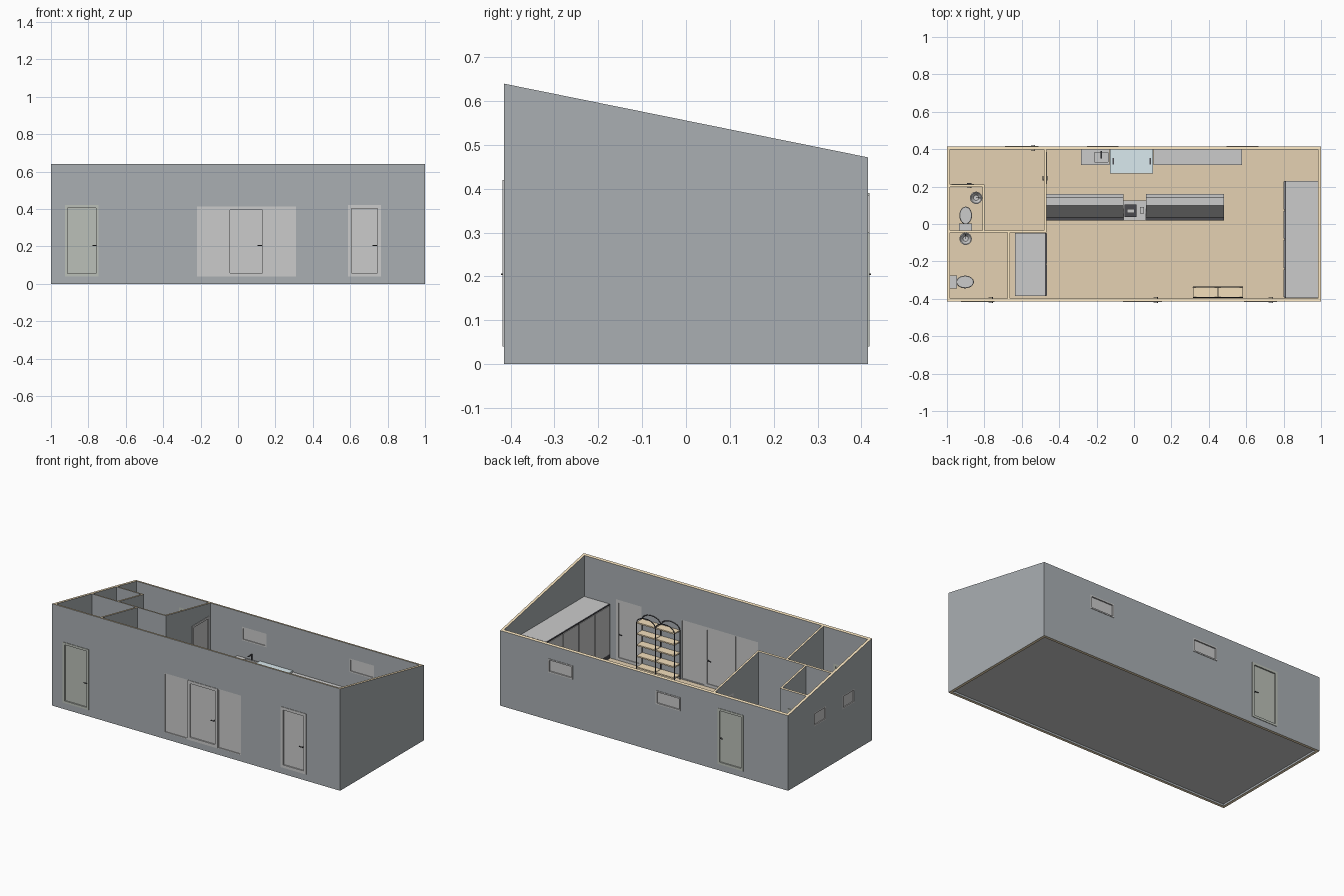
import bpy, bmesh, math

if "Cube" in bpy.data.objects:
    bpy.data.objects.remove(bpy.data.objects["Cube"])

def material(name, r, g, b):
    m = bpy.data.materials.new(name)
    m.diffuse_color = (r, g, b, 1)
    m.use_nodes = True
    m.node_tree.nodes["Principled BSDF"].inputs["Base Color"].default_value = m.diffuse_color
    return m

WALL = material("wall_grey", .40, .43, .45)
TAN = material("pale_wood", .90, .74, .50)
FLOOR = material("floor_wood", .78, .64, .45)
DARK = material("dark_metal", .07, .07, .08)
FRAME = material("frame_grey", .52, .54, .53)
DOOR = material("door_grey", .50, .53, .48)
ICE = material("pale_blue", .70, .82, .86)

T, X, Y, F = .017, 1.0, .415, .04          # wall thickness, half sizes, floor level
roof = lambda y: .5555 - .2024 * y          # sloping wall top

def finish(name, bm, mat=None):
    bmesh.ops.recalc_face_normals(bm, faces=bm.faces)
    me = bpy.data.meshes.new(name)
    bm.to_mesh(me)
    bm.free()
    ob = bpy.data.objects.new(name, me)
    bpy.context.collection.objects.link(ob)
    if mat:
        me.materials.append(mat)
    return ob

def boxes(name, items, mat=None):
    """One object from boxes given as (x0,x1,y0,y1,z0,z1)."""
    bm = bmesh.new()
    for x0, x1, y0, y1, z0, z1 in items:
        vs = bmesh.ops.create_cube(bm, size=1)["verts"]
        for v in vs:
            v.co = ((x0 + x1) / 2 + v.co.x * abs(x1 - x0), (y0 + y1) / 2 + v.co.y * abs(y1 - y0),
                    (z0 + z1) / 2 + v.co.z * abs(z1 - z0))
    return finish(name, bm, mat)

def prism(name, x0, x1, prof, mat=None):
    """Extrude a y,z profile along x."""
    bm = bmesh.new()
    f = bm.faces.new([bm.verts.new((x0, y, z)) for y, z in prof])
    ext = bmesh.ops.extrude_face_region(bm, geom=[f])["geom"]
    bmesh.ops.translate(bm, vec=(x1 - x0, 0, 0), verts=[v for v in ext if isinstance(v, bmesh.types.BMVert)])
    return finish(name, bm, mat)

def sloped(name, x0, x1, y0, y1, z0):
    return prism(name, x0, x1, [(y0, z0), (y1, z0), (y1, roof(y1)), (y0, roof(y0))], WALL)

def cut(ob, cutter):
    m = ob.modifiers.new("cut", "BOOLEAN")
    m.operation, m.solver, m.object = "DIFFERENCE", "EXACT", cutter
    bpy.context.view_layer.objects.active = ob
    bpy.ops.object.modifier_apply(modifier="cut")
    bpy.data.objects.remove(cutter)

def tan_rims(ob):
    ob.data.materials.append(TAN)
    for p in ob.data.polygons:
        if abs(p.normal.z) > .5 and (p.center.z > .45 or p.center.z < .001):
            p.material_index = 1

def loft(name, rings, mat=None, n=24):
    """Bridge ellipses (cx,cy,rx,ry,z) into a closed smooth form."""
    bm = bmesh.new()
    rows = [[bm.verts.new((cx + rx * math.cos(2 * math.pi * i / n), cy + ry * math.sin(2 * math.pi * i / n), z))
             for i in range(n)] for cx, cy, rx, ry, z in rings]
    for a, b in zip(rows, rows[1:]):
        for i in range(n):
            bm.faces.new((a[i], a[(i + 1) % n], b[(i + 1) % n], b[i]))
    bm.faces.new(rows[0])
    bm.faces.new(rows[-1])
    ob = finish(name, bm, mat)
    bpy.ops.object.select_all(action="DESELECT")
    ob.select_set(True)
    bpy.context.view_layer.objects.active = ob
    bpy.ops.object.shade_smooth_by_angle(angle=math.radians(40))
    return ob

# outer shell, floor and inner partitions
shell = sloped("outer_walls", -X, X, -Y, Y, 0)
cut(shell, boxes("room_cutter", [(-X + T, X - T, -Y + T, Y - T, -.1, 1)]))
floor = boxes("floor", [(-X + T, X - T, -Y + T, Y - T, .012, F)])
floor.data.materials.append(None)
floor.data.materials.append(FLOOR)
for p in floor.data.polygons:
    p.material_index = 1 if p.normal.z > .5 else 0

hall = sloped("hall_partition", -.481, -.469, -.034, Y - T, F)
wc = sloped("wc_front_partition", -X + T, -.811, .199, .211, F)
others = [sloped("cross_partition", -X + T, -.469, -.046, -.034, F),
          sloped("wc_side_partition", -.811, -.799, -.034, .211, F),
          sloped("store_partition", -.676, -.664, -Y + T, -.046, F)]

# maps from (u along wall, depth outward) to the box axes of each wall
MAPS = {
    "front": lambda u0, u1, d0, d1: (u0, u1, -Y - d0, -Y - d1),
    "back": lambda u0, u1, d0, d1: (u0, u1, Y + d0, Y + d1),
    "left": lambda u0, u1, d0, d1: (-X - d0, -X - d1, u0, u1),
    "hall": lambda u0, u1, d0, d1: (-.469 + d0, -.469 + d1, u0, u1),
    "wc": lambda u0, u1, d0, d1: (u0, u1, .211 + d0, .211 + d1),
}

def opening(name, wall, host, u0, u1, z0, z1, t=T, w=.014, out=.003, leaf=None, handle=None, hole=True):
    B = MAPS[wall]
    if hole:
        cut(host, boxes("cutter", [B(u0, u1, -t - .02, .02) + (z0, z1)]))
    boxes(name + "_frame", [B(u0, u0 + w, -t, out) + (z0, z1), B(u1 - w, u1, -t, out) + (z0, z1),
                            B(u0 + w, u1 - w, -t, out) + (z1 - w, z1),
                            B(u0 + w, u1 - w, -t, out) + (z0, z0 + w)], leaf or FRAME)
    boxes(name + "_panel", [B(u0 + w, u1 - w, -t * .7, -t * .3) + (z0 + w, z1 - w)], leaf)
    if handle is not None:
        s = -.022 if handle > (u0 + u1) / 2 else .022
        parts = []
        for a, b in ((-t * .3, .007), (-t - .007, -t * .7)):
            tip = (b - .003, b) if a > -t * .5 else (a, a + .003)
            parts += [B(handle - .002, handle + .002, a, b) + (.203, .207),
                      B(min(handle, handle + s), max(handle, handle + s), *tip) + (.203, .207)]
        boxes(name + "_handle", parts, DARK)

# front doors and glazed entrance
opening("store_door", "front", shell, -.925, -.745, F, .42, leaf=DOOR, handle=-.757)
cut(shell, boxes("cutter", [(-.22, .31, -.5, -.35, F, .413)]))
opening("entrance_left_light", "front", shell, -.22, -.06, F, .413, w=.005, out=0, hole=False)
opening("entrance_right_light", "front", shell, .15, .31, F, .413, w=.005, out=0, hole=False)
opening("entrance_door", "front", shell, -.06, .15, F, .413, w=.018, handle=.125, hole=False)
opening("side_door", "front", shell, .588, .765, F, .42, w=.018, handle=.742)
# back door, windows and inner doors
opening("back_door", "back", shell, -.69, -.51, F, .39, leaf=DOOR, handle=-.53)
for i, u in enumerate((-.167, .58)):
    opening(f"back_window_{i}", "back", shell, u - .085, u + .085, .30, .385, w=.008)
for i, u in enumerate((.10, -.185)):
    opening(f"left_window_{i}", "left", shell, u - .06, u + .06, .305, .39, w=.008, out=0)
opening("hall_door", "hall", hall, .215, .385, F, .40, t=.012, handle=.235)
opening("wc_door", "wc", wc, -.975, -.855, F, .40, t=.012, leaf=DOOR, handle=-.872)
for ob in [shell, hall, wc] + others:
    tan_rims(ob)

# tall cold cabinets: carcass, doors and dark frame
def cabinet(name, xb, xf, y0, y1, n, h):
    s = 1 if xf > xb else -1
    boxes(name + "_carcass", [(xb, xf - s * .012, y0, y1, F, h)])
    boxes(name + "_front", [(xf - s * .012, xf - s * .004, y0, y1, F, h)], DARK)
    w = (y1 - y0) / n
    boxes(name + "_doors", [(xf - s * .004, xf, y0 + i * w + .004, y0 + (i + 1) * w - .004, .07, h - .006)
                            for i in range(n)])
cabinet("wall_cabinet", .983, .80, -.395, .23, 4, .38)
cabinet("small_cabinet", -.637, -.465, -.385, -.048, 2, .30)

# two display counters with sloping fronts
for i, x in enumerate((-.473, .063)):
    prism(f"display_counter_{i}", x, x + .417,
          [(.036, F), (.16, F), (.16, .20), (.142, .23), (.10, .23), (.036, .13)])
    boxes(f"display_bumper_{i}", [(x, x + .417, .018, .036, F, .12)], DARK)

# pay desk with till and card reader
boxes("pay_desk", [(-.056, .063, .02, .125, F, .17)])
boxes("till_base", [(-.05, .014, .038, .105, .17, .19)], DARK)
boxes("till_screen", [(-.038, .002, .06, .08, .19, .225)])
boxes("card_reader", [(.032, .054, .055, .09, .17, .182)], FRAME)

# back worktop, sink and glass-topped chest
top = boxes("back_worktop", [(-.283, -.13, .315, .398, F, .195), (.105, .578, .315, .398, F, .195)])
cut(top, boxes("cutter", [(-.212, -.138, .332, .382, .165, .3)]))
boxes("sink_rim", [(-.22, -.212, .325, .39, .195, .199), (-.138, -.13, .325, .39, .195, .199),
                   (-.212, -.138, .325, .332, .195, .199), (-.212, -.138, .382, .39, .195, .199)], FRAME)
boxes("sink_tap", [(-.178, -.172, .383, .389, .195, .235), (-.178, -.172, .35, .389, .232, .237)], DARK)
boxes("chest", [(-.127, .102, .27, .398, F, .195)])
boxes("chest_glass_top", [(-.127, .102, .27, .398, .195, .203)], ICE)
boxes("chest_handles", [(x - .004, x + .004, .318, .352, .203, .209) for x in (-.11, .087)], DARK)

# two open shelf units with arched metal ends
for i, x0 in enumerate((.317, .45)):
    x1 = x0 + .13
    boxes(f"shelf_boards_{i}", [(x0, x1, -.392, -.338, z, z + .008) for z in (.06, .13, .20, .27, .34)], TAN)
    cu = bpy.data.curves.new(f"shelf_frame_{i}", "CURVE")
    cu.dimensions, cu.bevel_depth, cu.bevel_resolution = "3D", .003, 1
    for y in (-.392, -.338):
        mid, r = (x0 + x1) / 2, .065
        pts = [(x0, F)] + [(mid - r * math.cos(math.pi * k / 12), .345 + .04 * math.sin(math.pi * k / 12))
                           for k in range(13)] + [(x1, F)]
        sp = cu.splines.new("POLY")
        sp.points.add(len(pts) - 1)
        for p, (px, pz) in zip(sp.points, pts):
            p.co = (px, y, pz, 1)
    cu.materials.append(DARK)
    bpy.context.collection.objects.link(bpy.data.objects.new(f"shelf_frame_{i}", cu))

# toilets: d is the facing direction, (x, y) the middle of the cistern back
def toilet(name, x, y, dx, dy):
    def ring(off, rl, rw, z):
        return (x + dx * off, y + dy * off, rl if dx else rw, rl if dy else rw, z)
    loft(name + "_bowl", [ring(.065, .035, .02, F), ring(.068, .034, .019, .07), ring(.08, .046, .033, .108),
                          ring(.08, .047, .034, .12), ring(.08, .044, .031, .125)])
    a, b = (.018, .035) if dx else (.035, .018)
    cx, cy = x + dx * .018, y + dy * .018
    boxes(name + "_cistern", [(cx - a, cx + a, cy - b, cy + b, .10, .18)])
toilet("wc_toilet", -.9, -.034, 0, 1)
toilet("store_toilet", -.983, -.31, 1, 0)

# wash basins with pedestal and tap
for name, x, y, dx, dy in (("wc_basin", -.811, .14, -1, 0), ("store_basin", -.9, -.046, 0, -1)):
    cx, cy = x + dx * .033, y + dy * .033
    loft(name, [(cx, cy, .012, .012, F), (cx, cy, .012, .012, .15), (cx, cy, .028, .028, .17),
                (cx, cy, .033, .033, .195), (cx, cy, .028, .028, .195), (cx, cy, .014, .014, .175)])
    tx, ty = x + dx * .012, y + dy * .012
    boxes(name + "_tap", [(tx - .003, tx + .003, ty - .003, ty + .003, .19, .215),
                          (min(tx, tx + dx * .02) - .002, max(tx, tx + dx * .02) + .002,
                           min(ty, ty + dy * .02) - .002, max(ty, ty + dy * .02) + .002, .211, .216)], DARK)
